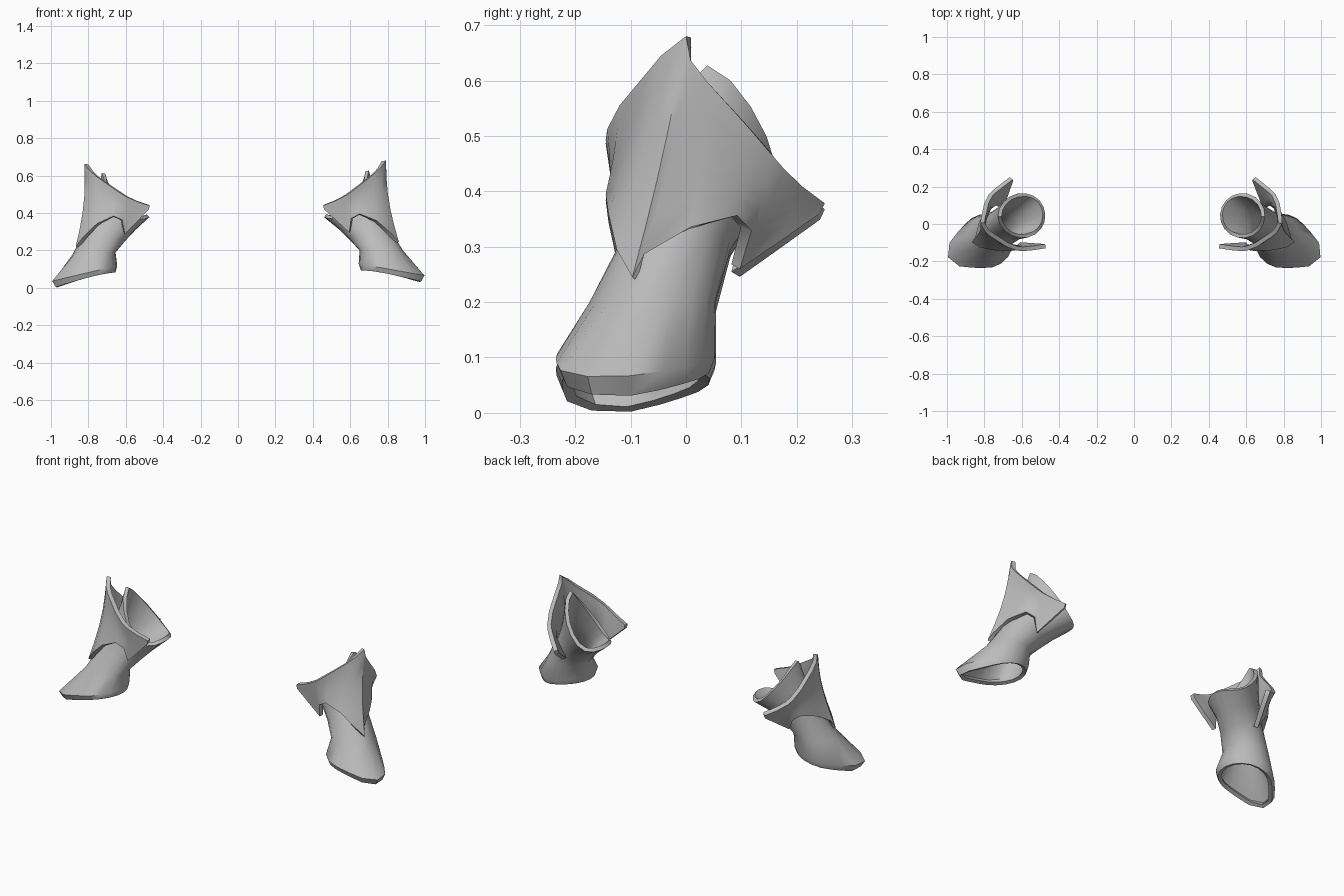
import bpy
import math
from mathutils import Vector

cube = bpy.data.objects.get("Cube")
if cube:
    bpy.data.objects.remove(cube, do_unlink=True)

# One plain grey for everything
grey = bpy.data.materials.new("plain_grey")
grey.use_nodes = True
colour = (0.5, 0.5, 0.5, 1)
grey.diffuse_color = colour
grey.node_tree.nodes["Principled BSDF"].inputs["Base Color"].default_value = colour


def place(point, side):
    """Leave the left part as it is; mirror the right part and tip it slightly."""
    x, y, z = point
    if side == "left":
        return (x, y, z)
    tilt = 0.055
    return (-(x + tilt * (z - 0.12)), y, z - tilt * (x - 0.45))


def build_shell(name, rows, side, closed, thickness):
    """Skin a grid of points (rows run bottom to top) and thicken it inwards."""
    count = len(rows[0])
    verts = [place(p, side) for row in rows for p in row]
    faces = []
    for i in range(len(rows) - 1):
        for j in range(count if closed else count - 1):
            k = (j + 1) % count
            face = [i * count + j, i * count + k, (i + 1) * count + k, (i + 1) * count + j]
            faces.append(face if side == "left" else face[::-1])
    mesh = bpy.data.meshes.new(name)
    mesh.from_pydata(verts, [], faces)
    mesh.materials.append(grey)
    obj = bpy.data.objects.new(name, mesh)
    bpy.context.collection.objects.link(obj)
    solid = obj.modifiers.new("thickness", "SOLIDIFY")
    solid.thickness = thickness
    solid.offset = -1
    bpy.ops.object.select_all(action="DESELECT")
    obj.select_set(True)
    bpy.context.view_layer.objects.active = obj
    bpy.ops.object.modifier_apply(modifier=solid.name)
    bpy.ops.object.shade_smooth_by_angle(angle=math.radians(48))


def sleeve_ring(centre, radius, slope, point, droop, segments=18):
    """Tilted ring, drawn out to a point over the hand and peaked on the outer side."""
    ring = []
    tip = math.radians(-23)
    for s in range(segments):
        a = tip + math.tau * s / segments
        r = radius * (1 + point * max(0, math.cos(a - tip)) ** 6)
        dx, dy = r * math.cos(a), r * math.sin(a)
        sag = abs(math.sin(a)) if dx > 0 else math.sin(a) ** 2
        ring.append(Vector(centre) + Vector((dx, dy, slope * dx - droop * sag)))
    return ring


# Sleeve rings: centre, radius, slope, point, droop
sleeve_rows = [sleeve_ring(*ring) for ring in (
    ((0.79, -0.09, 0.067), 0.134, -0.2, 0.53, -0.01),
    ((0.79, -0.09, 0.103), 0.145, -0.18, 0.55, 0),
    ((0.765, -0.06, 0.20), 0.115, 0, 0.02, 0),
    ((0.695, -0.02, 0.30), 0.101, 0.4, 0, 0),
    ((0.64, 0.015, 0.39), 0.102, 0.75, 0, 0.03),
    ((0.58, 0.045, 0.505), 0.12, 1.06, 0, 0.09),
)]

# Front half of the guard, from flap corner to ridge
guard_top = [Vector(p) for p in (
    (0.455, -0.13, 0.44), (0.52, -0.14, 0.465), (0.575, -0.145, 0.493), (0.605, -0.142, 0.513),
    (0.66, -0.12, 0.555), (0.735, -0.07, 0.615), (0.765, -0.045, 0.645), (0.79, 0, 0.68))]
guard_bottom = [Vector(p) for p in (
    (0.46, -0.13, 0.42), (0.53, -0.125, 0.355), (0.595, -0.12, 0.295), (0.605, -0.138, 0.37),
    (0.65, -0.145, 0.395), (0.74, -0.14, 0.36), (0.815, -0.125, 0.295), (0.86, -0.097, 0.245))]

# The back flap reflects the front flap across the ridge plane
normal = Vector((0.19, 0.37, -0.06)).normalized()
middle = Vector((0.553, 0.06, 0.408))


def with_reflection(points):
    back = [p - 2 * (p - middle).dot(normal) * normal for p in points[:-1]]
    return points + back[::-1]


top, bottom = with_reflection(guard_top), with_reflection(guard_bottom)
inward = Vector((-0.9, 0.3, 0))
guard_rows = []
steps = 5
for i in range(steps + 1):
    t = i / steps
    row = []
    for j, (low, high) in enumerate(zip(bottom, top)):
        ridge = 1 - abs(j / (len(top) - 1) * 2 - 1)
        hollow = 0.02 * ridge * math.sin(math.pi * t)
        row.append(low.lerp(high, t) + inward * hollow)
    guard_rows.append(row)

for side in ("left", "right"):
    build_shell(side + "_sleeve", sleeve_rows, side, True, 0.02)
    build_shell(side + "_guard", guard_rows, side, False, 0.023)
